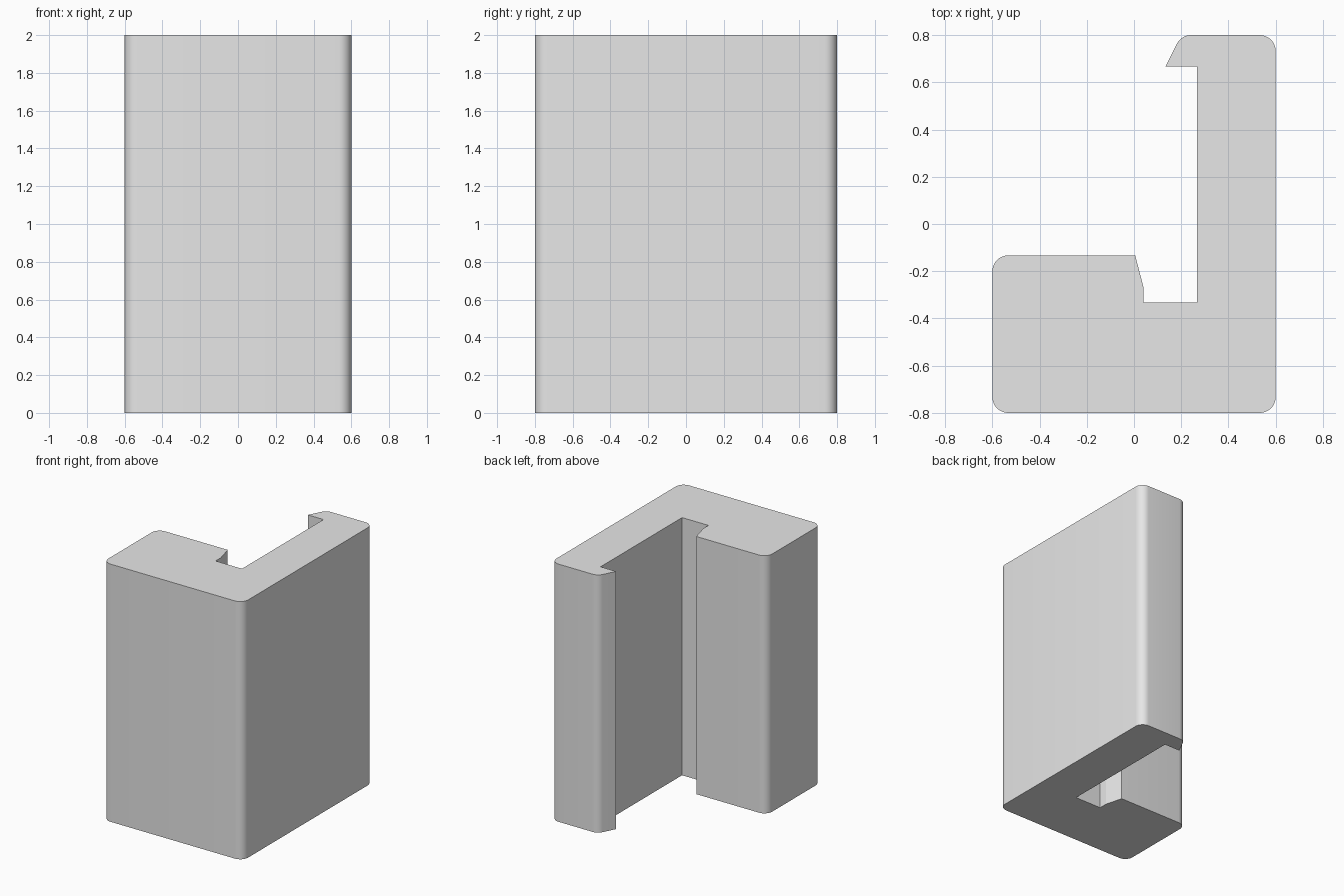
import bpy
import bmesh
import math
from mathutils import Vector

HEIGHT = 2.0
RADIUS = 0.067
STEPS = 8

cube = bpy.data.objects.get("Cube")
if cube:
    bpy.data.objects.remove(cube, do_unlink=True)


def make_material(name, colour):
    mat = bpy.data.materials.new(name)
    mat.use_nodes = True
    mat.diffuse_color = colour
    mat.node_tree.nodes["Principled BSDF"].inputs["Base Color"].default_value = colour
    return mat


def fillet(before, corner, after, radius):
    """Points of an arc tangent to both edges that meet at the corner."""
    a = (before - corner).normalized()
    b = (after - corner).normalized()
    half = a.angle(b) / 2
    centre = corner + (a + b).normalized() * radius / math.sin(half)
    start = corner + a * radius / math.tan(half) - centre
    end = corner + b * radius / math.tan(half) - centre
    sweep = start.angle_signed(end)
    # angle_signed is clockwise positive in 2D
    return [centre + Vector((start.x * math.cos(t) + start.y * math.sin(t),
                             start.y * math.cos(t) - start.x * math.sin(t)))
            for t in (sweep * i / STEPS for i in range(STEPS + 1))]


# Cross-section, counter-clockwise: x, y, rounded corner or not
profile = [
    (-0.6, -0.8, True), (0.6, -0.8, True),       # front of the thick base
    (0.6, 0.8, True), (0.2, 0.8, True),          # outer wall and hook back
    (0.133, 0.667, False), (0.267, 0.667, False),  # hook lip
    (0.267, -0.333, False), (0.04, -0.333, False),  # channel floor
    (0.04, -0.267, False), (0.005, -0.133, False),  # sloped channel mouth
    (-0.6, -0.133, True),
]

corners = [Vector((x, y)) for x, y, _ in profile]
outline = []
for i, (x, y, is_round) in enumerate(profile):
    if is_round:
        outline += fillet(corners[i - 1], corners[i],
                          corners[(i + 1) % len(corners)], RADIUS)
    else:
        outline.append(corners[i])

# Extrude the section upwards
bm = bmesh.new()
base = bm.faces.new([bm.verts.new((p.x, p.y, 0)) for p in outline])
top = bmesh.ops.extrude_face_region(bm, geom=[base], use_keep_orig=True)
bmesh.ops.translate(bm, vec=(0, 0, HEIGHT),
                    verts=[g for g in top["geom"] if isinstance(g, bmesh.types.BMVert)])
bmesh.ops.recalc_face_normals(bm, faces=bm.faces)
mesh = bpy.data.meshes.new("hooked_channel_bracket")
bm.to_mesh(mesh)
bm.free()

bracket = bpy.data.objects.new("hooked_channel_bracket", mesh)
bpy.context.collection.objects.link(bracket)
mesh.materials.append(make_material("light grey", (0.8, 0.8, 0.8, 1)))

# Smooth the rounded corners, keep the other edges sharp
bpy.ops.object.select_all(action="DESELECT")
bracket.select_set(True)
bpy.context.view_layer.objects.active = bracket
bpy.ops.object.shade_smooth_by_angle(angle=math.radians(13))
